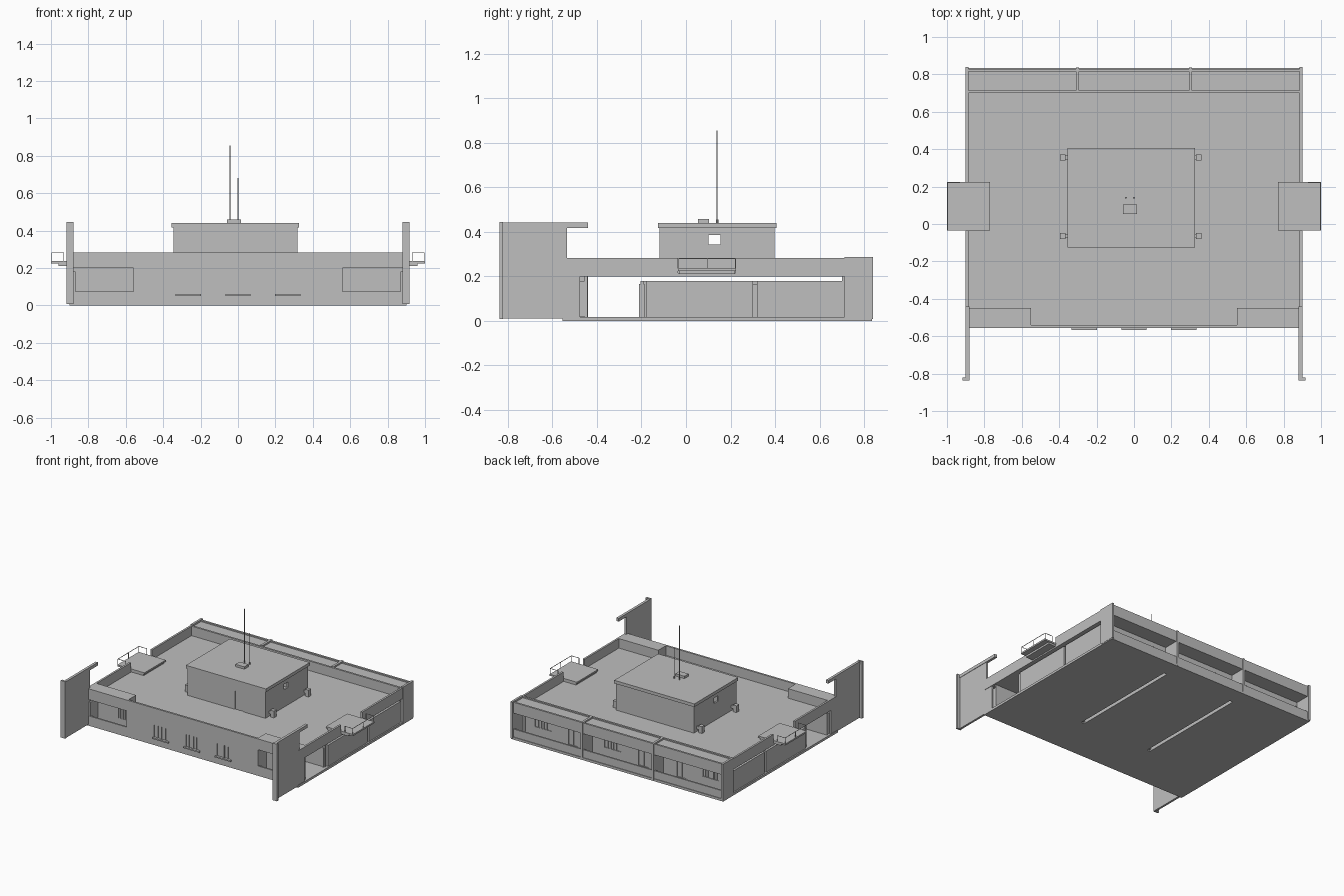
import bpy
import bmesh

cube = bpy.data.objects.get("Cube")
if cube:
    bpy.data.objects.remove(cube)

grey = bpy.data.materials.new("concrete grey")
grey.use_nodes = True
colour = (0.52, 0.52, 0.52, 1)
grey.diffuse_color = colour
grey.node_tree.nodes["Principled BSDF"].inputs["Base Color"].default_value = colour


def add_mesh(name, bm):
    me = bpy.data.meshes.new(name)
    bm.to_mesh(me)
    bm.free()
    me.materials.append(grey)
    ob = bpy.data.objects.new(name, me)
    bpy.context.collection.objects.link(ob)
    return ob


def box(name, x, y, z):
    """Box from (low, high) ranges on each axis."""
    bm = bmesh.new()
    bmesh.ops.create_cube(bm, size=1)
    for v in bm.verts:
        v.co = [r[0] if c < 0 else r[1] for c, r in zip(v.co, (x, y, z))]
    return add_mesh(name, bm)


def sides(name, x, y, z):
    """The same box on the left and, mirrored, on the right."""
    box(name + "_left", x, y, z)
    box(name + "_right", (-x[1], -x[0]), y, z)


def rod(name, x, y, z, radius):
    bm = bmesh.new()
    bmesh.ops.create_cone(bm, cap_ends=True, segments=8, radius1=radius,
                          radius2=radius, depth=z[1] - z[0])
    bmesh.ops.translate(bm, verts=bm.verts, vec=(x, y, sum(z) / 2))
    add_mesh(name, bm)


def cut(ob, holes):
    """Cut box-shaped holes out of an object and bake the result."""
    for hole in holes:
        cutter = box("cutter", *hole)
        cutter.hide_render = True
        mod = ob.modifiers.new("hole", "BOOLEAN")
        mod.operation = "DIFFERENCE"
        mod.solver = "EXACT"
        mod.object = cutter
        deps = bpy.context.evaluated_depsgraph_get()
        baked = bpy.data.meshes.new_from_object(ob.evaluated_get(deps))
        ob.modifiers.clear()
        ob.data = baked
        bpy.data.objects.remove(cutter)


def opening(wall, name, x, z, y, sill=True):
    """Framed window or door: a hole in the wall, a set-back pane and bars."""
    cut(wall, [(x, (y - 0.05, y + 0.05), z)])
    box(name + "_pane", x, (y - 0.002, y + 0.002), z)
    mid = sum(x) / 2
    for i, bar in enumerate((x[0], mid, x[1])):
        box(f"{name}_bar_{i}", (bar - 0.004, bar + 0.004), (y - 0.006, y + 0.006), z)


# Floor with two long joints between the three units
floor = box("floor", (-0.9, 0.9), (-0.555, 0.835), (0, 0.018))
cut(floor, [((x - 0.013, x + 0.013), (-0.2, 0.7), (-0.1, 0.1)) for x in (-0.3, 0.3)])
for x in (-0.3, 0.3):
    for s in (-1, 1):
        c = x + s * 0.017
        box("party_wall", (c - 0.004, c + 0.004), (-0.2, 0.7), (0.005, 0.18))
box("passage_wall", (-0.88, 0.88), (-0.205, -0.19), (0.01, 0.18))

# Front wall with three twin windows
front = box("front_wall", (-0.56, 0.56), (-0.555, -0.54), (0.008, 0.283))
for c in (-0.265, 0, 0.265):
    for s in (-1, 1):
        m = c + s * 0.032
        opening(front, "front_window", (m - 0.027, m + 0.027), (0.06, 0.155), -0.546)
    box("front_sill", (c - 0.068, c + 0.068), (-0.567, -0.55), (0.05, 0.06))

# Recessed corner porches
sides("porch_return", (0.548, 0.56), (-0.55, -0.44), (0.01, 0.2))
sides("porch_roof", (0.55, 0.885), (-0.555, -0.45), (0.2, 0.283))
sides("porch_low_wall", (0.56, 0.885), (-0.555, -0.543), (0.01, 0.075))
sides("porch_end_wall", (0.868, 0.885), (-0.55, -0.45), (0.02, 0.18))
for s in (-1, 1):
    lo, hi = sorted((s * 0.55, s * 0.885))
    back = box("porch_back_wall", (lo, hi), (-0.455, -0.443), (0.01, 0.2))
    for m in (0.645, 0.682):
        c = s * m
        opening(back, "porch_window", (c - 0.016, c + 0.016), (0.07, 0.155), -0.449)

# Side panels, leaving the drive-through and a gap below the roof open
sides("side_panel_front", (0.87, 0.89), (-0.18, 0.3), (0.018, 0.18))
sides("side_panel_back", (0.87, 0.89), (0.318, 0.7), (0.018, 0.18))
for y in (-0.21, 0.298, 0.698):
    sides("side_post", (0.862, 0.875), (y, y + 0.024), (0.018, 0.165))

# Roof deck and parapets, broken at the balconies
box("roof_deck", (-0.89, 0.89), (-0.55, 0.71), (0.2, 0.21))
sides("parapet_front", (0.885, 0.9), (-0.55, -0.035), (0.2, 0.283))
sides("parapet_back", (0.885, 0.9), (0.222, 0.835), (0.2, 0.283))
sides("parapet_low", (0.885, 0.9), (-0.035, 0.222), (0.2, 0.215))

# Rear terrace: window wall, dividing fins, canopy and low wall
rear = box("rear_wall", (-0.885, 0.885), (0.7, 0.715), (0.01, 0.283))
for c in (0.71, 0.12, -0.71):
    for s in (-1, 0, 1):
        m = c + s * 0.048
        opening(rear, "rear_window", (m - 0.022, m + 0.022), (0.08, 0.155), 0.706)
for c in (0.46, -0.14, -0.46):
    opening(rear, "rear_door", (c - 0.042, c + 0.042), (0.02, 0.165), 0.706)
box("canopy", (-0.89, 0.89), (0.71, 0.825), (0.2, 0.274))
box("canopy_lip", (-0.89, 0.89), (0.815, 0.83), (0.2, 0.283))
box("terrace_low_wall", (-0.89, 0.89), (0.818, 0.83), (0.008, 0.078))
sides("end_fin", (0.885, 0.902), (0.712, 0.84), (0.008, 0.288))
sides("middle_fin", (0.293, 0.311), (0.712, 0.836), (0.008, 0.286))

# Balconies with thin rails
sides("balcony_slab", (0.77, 1.0), (-0.035, 0.224), (0.224, 0.236))
sides("balcony_beam", (0.78, 0.96), (-0.03, 0.219), (0.21, 0.225))
for y in (-0.033, 0.095, 0.222):
    sides("rail_post_outer", (0.995, 0.998), (y - 0.0015, y + 0.0015), (0.23, 0.281))
    if y != 0.095:
        sides("rail_post_inner", (0.93, 0.933), (y - 0.0015, y + 0.0015), (0.23, 0.281))
        sides("rail_end", (0.93, 0.998), (y - 0.0015, y + 0.0015), (0.279, 0.282))
sides("rail_outer", (0.995, 0.998), (-0.033, 0.222), (0.279, 0.282))

# Tall wing walls at the front corners
sides("wing_wall", (0.881, 0.897), (-0.83, -0.535), (0.01, 0.42))
sides("wing_foot", (0.881, 0.897), (-0.54, -0.475), (0.01, 0.2))
sides("wing_beam", (0.88, 0.9), (-0.835, -0.44), (0.418, 0.442))
sides("wing_end", (0.88, 0.918), (-0.838, -0.822), (0.008, 0.445))

# Rooftop house with door and side windows
x0, x1, y0, y1, top = -0.345, 0.317, -0.12, 0.397, 0.42
house_front = box("house_front", (x0, x1), (y0, y0 + 0.012), (0.2, top))
opening(house_front, "house_door", (0.053, 0.135), (0.21, 0.35), y0 + 0.008)
box("house_back", (x0, x1), (y1 - 0.012, y1), (0.2, top))
for x in (x0, x1 - 0.012):
    wall = box("house_side", (x, x + 0.012), (y0 + 0.01, y1 - 0.01), (0.2, top))
    cut(wall, [((x - 0.1, x + 0.1), (0.102, 0.155), (0.343, 0.385))])
box("house_roof", (-0.355, 0.325), (-0.126, 0.406), (0.416, 0.44))
for x in (-0.38, 0.346):
    for y in (-0.065, 0.355):
        box("roof_vent", (x - 0.015, x + 0.015), (y - 0.016, y + 0.016), (0.208, 0.262))
        inner = (-0.37, -0.34) if x < 0 else (0.31, 0.335)
        box("vent_pipe", inner, (y - 0.01, y + 0.01), (0.23, 0.25))

# Rooftop unit and aerials
box("roof_unit", (-0.06, 0.016), (0.054, 0.104), (0.438, 0.458))
rod("tall_aerial", -0.043, 0.14, (0.44, 0.855), 0.002)
rod("short_aerial", 0.0, 0.14, (0.44, 0.68), 0.002)
for x in (-0.043, 0.0):
    rod("aerial_base", x, 0.14, (0.438, 0.455), 0.005)
